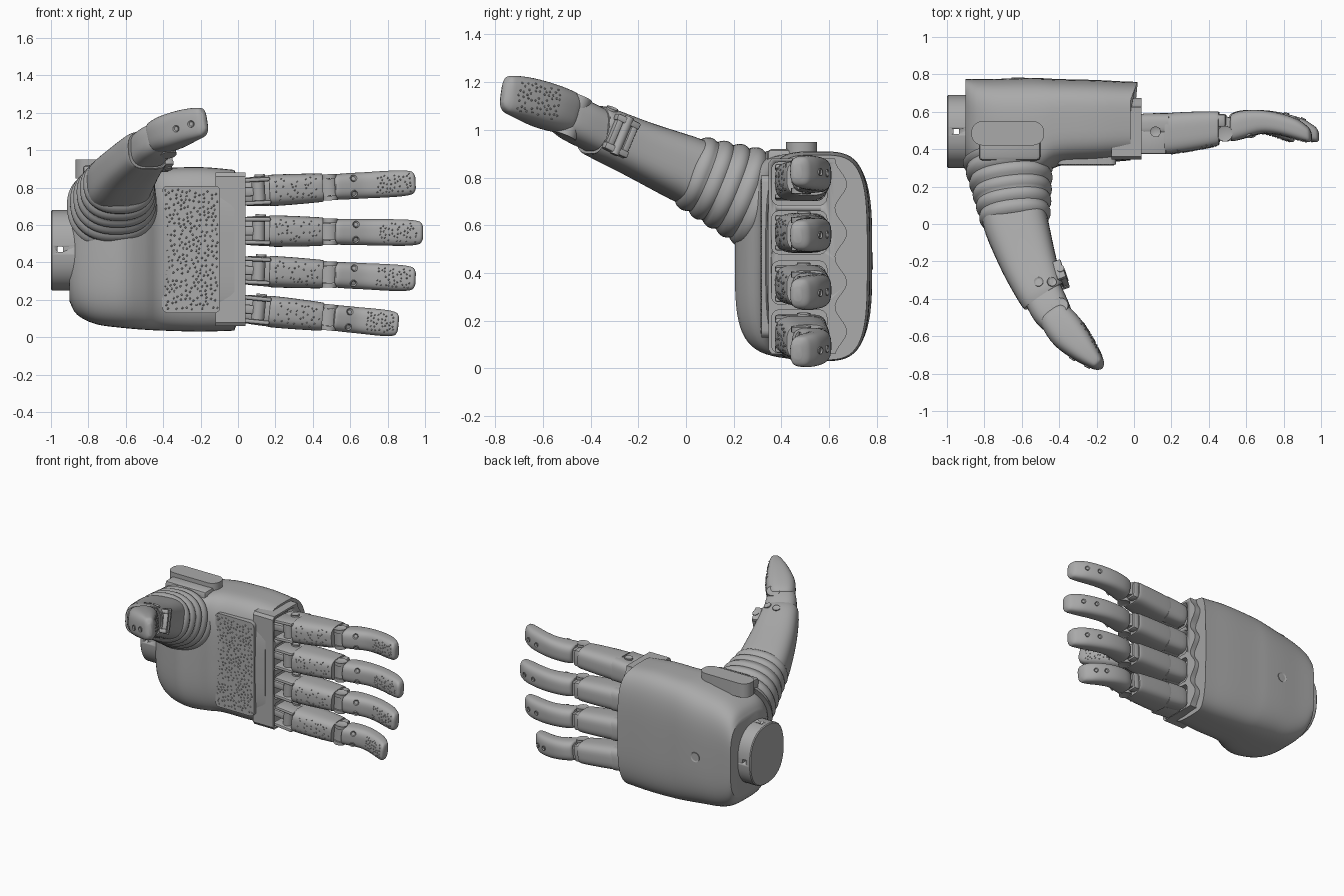
import bpy, bmesh, math, random
from mathutils import Vector, Matrix
from mathutils.bvhtree import BVHTree

random.seed(4)
if "Cube" in bpy.data.objects:
    bpy.data.objects.remove(bpy.data.objects["Cube"])

grey = bpy.data.materials.new("plain_grey")
grey.use_nodes = True
grey.diffuse_color = (0.4, 0.4, 0.4, 1)
grey.node_tree.nodes["Principled BSDF"].inputs["Base Color"].default_value = (0.4, 0.4, 0.4, 1)
X, Y, Z = Vector((1, 0, 0)), Vector((0, 1, 0)), Vector((0, 0, 1))
I = Matrix.Identity(4)


def finish(name, bm, M=I):
    bmesh.ops.recalc_face_normals(bm, faces=bm.faces)
    me = bpy.data.meshes.new(name)
    bm.to_mesh(me)
    bm.free()
    me.transform(M)
    me.shade_smooth()
    me.set_sharp_from_angle(angle=math.radians(35))
    me.materials.append(grey)
    ob = bpy.data.objects.new(name, me)
    bpy.context.collection.objects.link(ob)
    return ob


def frame(origin, axis, up=Z):
    """Matrix whose local x runs along axis and local z stays near up."""
    a = Vector(axis).normalized()
    side = Vector(up).cross(a).normalized()
    M = Matrix((a, side, a.cross(side))).transposed().to_4x4()
    M.translation = origin
    return M


def spline(rows, steps):
    """Smooth interpolation through rows of numbers."""
    out = []
    for i in range(len(rows) - 1):
        a, b, c, d = (rows[max(0, min(len(rows) - 1, i + k))] for k in (-1, 0, 1, 2))
        for s in range(steps):
            t = s / steps
            out.append([q + t * (r - p + t * (2 * p - 5 * q + 4 * r - w + t * (3 * (q - r) + w - p))) / 2
                        for p, q, r, w in zip(a, b, c, d)])
    return out + [list(rows[-1])]


def loft(name, rows, power=3, M=I, follow=False, steps=4, n=40, edit=None):
    """Skin rounded sections (x, y, z, half depth, half height)."""
    rows = spline(rows, steps)
    bm, rings = bmesh.new(), []
    for i, row in enumerate(rows):
        c, up, side = Vector(row[:3]), Z, Y
        if follow:
            t = Vector(rows[min(i + 1, len(rows) - 1)][:3]) - Vector(rows[max(i - 1, 0)][:3])
            side = Z.cross(t).normalized()
            up = t.normalized().cross(side)
        ring = []
        for k in range(n):
            a = math.tau * (k + 0.5) / n
            u, v = (math.copysign(abs(f) ** (2 / power), f) for f in (math.cos(a), math.sin(a)))
            ring.append(bm.verts.new(c + side * u * row[3] + up * v * row[4]))
        rings.append(ring)
    for r, q in zip(rings, rings[1:]):
        for k in range(n):
            bm.faces.new((r[k], r[k - 1], q[k - 1], q[k]))
    bm.faces.new(rings[0])
    bm.faces.new(rings[-1])
    if edit:
        edit(rings)
    return finish(name, bm, M)


def box(name, center, size, bevel=0.01, axis=None, M=I):
    """Box with all edges, or only those along one axis, rounded."""
    bm = bmesh.new()
    bmesh.ops.create_cube(bm, size=1, matrix=Matrix.Translation(center) @ Matrix.Diagonal((*size, 1)))
    edges = [e for e in bm.edges if axis is None or
             abs((e.verts[0].co - e.verts[1].co).normalized().dot(axis)) > 0.9]
    bmesh.ops.bevel(bm, geom=edges, offset=bevel, segments=5 if axis else 2, affect='EDGES', profile=0.5)
    return finish(name, bm, M)


def rod(name, center, axis, r, length, M=I, socket=0.0):
    """Cylinder with bevelled rims, optionally with a sunk socket."""
    bm = bmesh.new()
    bmesh.ops.create_cone(bm, cap_ends=True, segments=24, radius1=r, radius2=r, depth=length)
    top = max(bm.faces, key=lambda f: f.calc_center_median().z)
    if socket:
        bmesh.ops.inset_region(bm, faces=[top], thickness=r * 0.35)
        bmesh.ops.translate(bm, verts=top.verts, vec=(0, 0, -socket))
    R = Vector(axis).to_track_quat('Z', 'Y').to_matrix().to_4x4()
    return finish(name, bm, M @ Matrix.Translation(center) @ R)


def cut(ob, cutter):
    m = ob.modifiers.new("cut", 'BOOLEAN')
    m.object, m.operation, m.solver = cutter, 'DIFFERENCE', 'EXACT'
    cutter.hide_render = cutter.hide_viewport = True


def surface(ob):
    return BVHTree.FromPolygons([v.co for v in ob.data.vertices], [p.vertices for p in ob.data.polygons])


def screw(name, ob, origin, direction, r=0.018):
    hit, normal, *_ = surface(ob).ray_cast(Vector(origin), Vector(direction))
    if hit:
        rod(name, hit, normal, r, 0.012, socket=0.006)


def grip(name, ob, M, width, height, count, r=0.006):
    """Scatter small bumps on ob, cast along local y of M."""
    tree, bm, placed = surface(ob), bmesh.new(), []
    for _ in range(count * 6):
        p = Vector((random.uniform(-1, 1) * width, 0, random.uniform(-1, 1) * height))
        if len(placed) < count and all((p - q).length > r * 3 for q in placed):
            hit, *_ = tree.ray_cast(M @ p, M.to_3x3() @ Y)
            if hit:
                placed.append(p)
                bmesh.ops.create_icosphere(bm, subdivisions=1, radius=r, matrix=Matrix.Translation(hit))
    finish(name, bm)


# Palm shell, with a dorsal lip that leans out over the knuckles
def lip(rings):
    for v in rings[-1]:
        v.co.x += 0.4 * max(0, v.co.y - 0.66)


sections = [(-0.90, .34, .775, .19, .74), (-0.86, .29, .775, .12, .80), (-0.76, .235, .775, .07, .85),
            (-0.62, .205, .78, .05, .88), (-0.5, .25, .78, .04, .90), (-0.4, .31, .775, .035, .905),
            (-0.2, .325, .77, .03, .91), (-0.02, .34, .76, .035, .895)]
loft("palm_shell", [(x, (a + b) / 2, (c + d) / 2, (b - a) / 2, (d - c) / 2) for x, a, b, c, d in sections],
     power=3.8, n=64, edit=lip)
rod("back_button", (-0.62, 0.778, 0.45), Y, 0.035, 0.012, socket=0.006)
pad = box("palm_pad", (-0.25, 0.345, 0.47), (0.31, 0.055, 0.68), 0.03, Y)
grip("palm_pad_grip", pad, Matrix.Translation((-0.25, 0, 0.47)), 0.14, 0.32, 260)

# Wrist plug with cross holes
wrist = loft("wrist", [(x, .495, .465, .195 - b, .215 - b) for x, b in ((-1, .006), (-.994, 0), (-.85, 0))],
             power=2.4, steps=1)
cut(wrist, box("wrist_hole_cutter_y", (-0.95, 0.5, 0.47), (0.028, 1, 0.028), 0.002))
cut(wrist, box("wrist_hole_cutter_z", (-0.95, 0.495, 0.47), (0.028, 0.028, 1), 0.002))

# Knuckle block with a scalloped back and a pocket for each finger
fingers = [("index", 0.775, 0.055, 0.92), ("middle", 0.57, -0.012, 1.0),
           ("ring", 0.36, -0.05, 0.92), ("little", 0.155, -0.1, 0.74)]
bm = bmesh.new()
zs = [0.06 + 0.82 * i / 48 for i in range(49)]
outline = [(0.36, 0.88), (0.345, 0.86), (0.345, 0.08), (0.36, 0.06)]
outline += [(0.65 + 0.025 * math.cos((z - 0.155) / 0.206 * math.tau), z) for z in zs]
face = bm.faces.new([bm.verts.new((-0.12, y, z)) for y, z in outline])
new = bmesh.ops.extrude_face_region(bm, geom=[face])["geom"]
bmesh.ops.translate(bm, vec=(0.16, 0, 0), verts=[v for v in new if isinstance(v, bmesh.types.BMVert)])
block = finish("knuckle_block", bm)

# Fingers
proximal = [(.17, 0, 0, .103, .08), (.18, 0, 0, .11, .084), (.3, .012, 0, .105, .082),
            (.43, .026, 0, .094, .077), (.455, .028, 0, .088, .074)]
distal = [(.02, .035, 0, .06, .06), (.035, .035, 0, .074, .068), (.1, .05, 0, .074, .07),
          (.2, .063, 0, .062, .07), (.3, .052, 0, .058, .071), (.4, .025, 0, .055, .07),
          (.46, .0, 0, .044, .063), (.48, -.01, 0, .034, .052), (.49, -.016, 0, .016, .03)]
for name, z, slope, stretch in fingers:
    M = frame((0, 0.483, z), (1, 0, slope))
    cut(block, box(name + "_pocket_cutter", (0.04, 0.475, z), (0.12, 0.23, 0.18), 0.03, X))
    # hinge at the knuckle
    loft(name + "_knuckle_cover", [(.03, .04, 0, .05, .06), (.05, .045, 0, .062, .076), (.19, .048, 0, .062, .082)], 3, M)
    for s in (-1, 1):
        box(name + "_knuckle_lug", (0.10, -0.045, s * 0.062), (0.15, 0.13, 0.024), 0.01, M=M)
    box(name + "_knuckle_tongue", (0.05, -0.03, 0), (0.15, 0.09, 0.05), 0.01, M=M)
    rod(name + "_knuckle_axle", (0.11, -0.055, 0), Z, 0.035, 0.13, M)
    rod(name + "_knuckle_screw", (0.12, 0.01, 0.083), Z, 0.028, 0.012, M, 0.005)
    near = loft(name + "_proximal", proximal, 3.2, M)
    grip(name + "_proximal_grip", near, M @ Matrix.Translation((0.32, -0.3, 0)), 0.12, 0.06, 32, 0.005)
    # middle joint
    rod(name + "_joint_barrel", (0.485, 0.03, 0), Z, 0.062, 0.09, M)
    for s in (-1, 1):
        rod(name + "_joint_lug", (0.49, 0.0, s * 0.058), Z * s, 0.042, 0.024, M, 0.005)
    box(name + "_joint_bridge", (0.465, 0.07, 0), (0.06, 0.07, 0.12), 0.015, M=M)
    # fingertip
    far = loft(name + "_fingertip", [(.5 + x * stretch, *rest) for x, *rest in distal], 3, M)
    grip(name + "_fingertip_grip", far, M @ Matrix.Translation((.5 + .36 * stretch, -0.3, 0)),
         0.1 * stretch, 0.05, 40, 0.005)
    for s in (-1, 1):
        screw(name + "_palm_screw", far, M @ Vector((.5 + .13 * stretch, -0.4, s * 0.04)), Y)
        screw(name + "_back_screw", far, M @ Vector((.5 + (.36 + s * .045) * stretch, 0.4, 0)), -Y, 0.015)

# Thumb mount on top of the palm
box("thumb_mount_plate", (-0.675, 0.485, 0.90), (0.39, 0.13, 0.1), 0.06, Z)
box("thumb_mount_neck", (-0.665, 0.41, 0.87), (0.33, 0.14, 0.1), 0.02)

# Thumb bellows
bellows = []
for i in range(49):
    t = i / 48
    fold = 0.016 * abs(math.cos(math.pi * 5.5 * t)) ** 0.7 - 0.012
    bellows.append((-.672 + .04 * t + .0 * t, .35 - .34 * t, .69 + .14 * t,
                    .24 - .058 * t + fold, .222 - .07 * t + fold))
loft("thumb_bellows", bellows, 2.3, follow=True, steps=1, n=48)

# Thumb shaft, hinge details and tip
shaft = loft("thumb_shaft", [(-.645, .08, .80, .17, .14), (-.63, 0, .835, .172, .138), (-.565, -.2, .92, .15, .118),
                             (-.50, -.36, .99, .128, .108), (-.485, -.39, 1.0, .12, .1)], 3, follow=True)
loft("thumb_collar", [(-.49, -.37, .995, .108, .092), (-.45, -.45, 1.035, .105, .092), (-.42, -.50, 1.06, .095, .085),
                      (-.40, -.53, 1.07, .08, .075)], 3, follow=True)
K = frame((-0.5, -0.31, 0.975), (0.3, -0.85, 0.4))
for s in (-1, 1):
    box("thumb_hinge_lug", (0.0, 0.115, s * 0.065), (0.11, 0.05, 0.03), 0.008, M=K)
    box("thumb_hinge_clip", (s * 0.035, 0.12, 0), (0.03, 0.04, 0.11), 0.008, M=K)
    screw("thumb_cap_screw", shaft, (-0.475 + s * 0.035, -0.31, 1.5), -Z, 0.025)
rod("thumb_hinge_pin", (0, 0.125, 0), Z, 0.02, 0.17, K)
rod("thumb_joint_pin", (-0.385, -0.47, 1.055), K.to_3x3() @ Z, 0.045, 0.18, socket=0.006)
tip = loft("thumb_tip", [(-.425, -.49, 1.065, .075, .08), (-.41, -.51, 1.075, .092, .09), (-.35, -.585, 1.10, .098, .095),
                         (-.27, -.67, 1.13, .075, .09), (-.205, -.735, 1.148, .045, .08),
                         (-.185, -.755, 1.153, .03, .066), (-.175, -.765, 1.156, .012, .04)], 3, follow=True)
G = frame((-.27, -.66, 1.125), (-0.67, 0.71, -0.22))
G.translation -= (G.to_3x3() @ Y) * 0.4 * (1 if (G.to_3x3() @ Y).x < 0 else -1)
if (G.to_3x3() @ Y).x > 0:
    G = G @ Matrix.Rotation(math.pi, 4, 'Z')
grip("thumb_tip_grip", tip, G, 0.1, 0.065, 60, 0.005)
for x, z in ((-0.33, 1.115), (-0.25, 1.14)):
    screw("thumb_tip_screw", tip, (x, -1.5, z), Y, 0.018)
